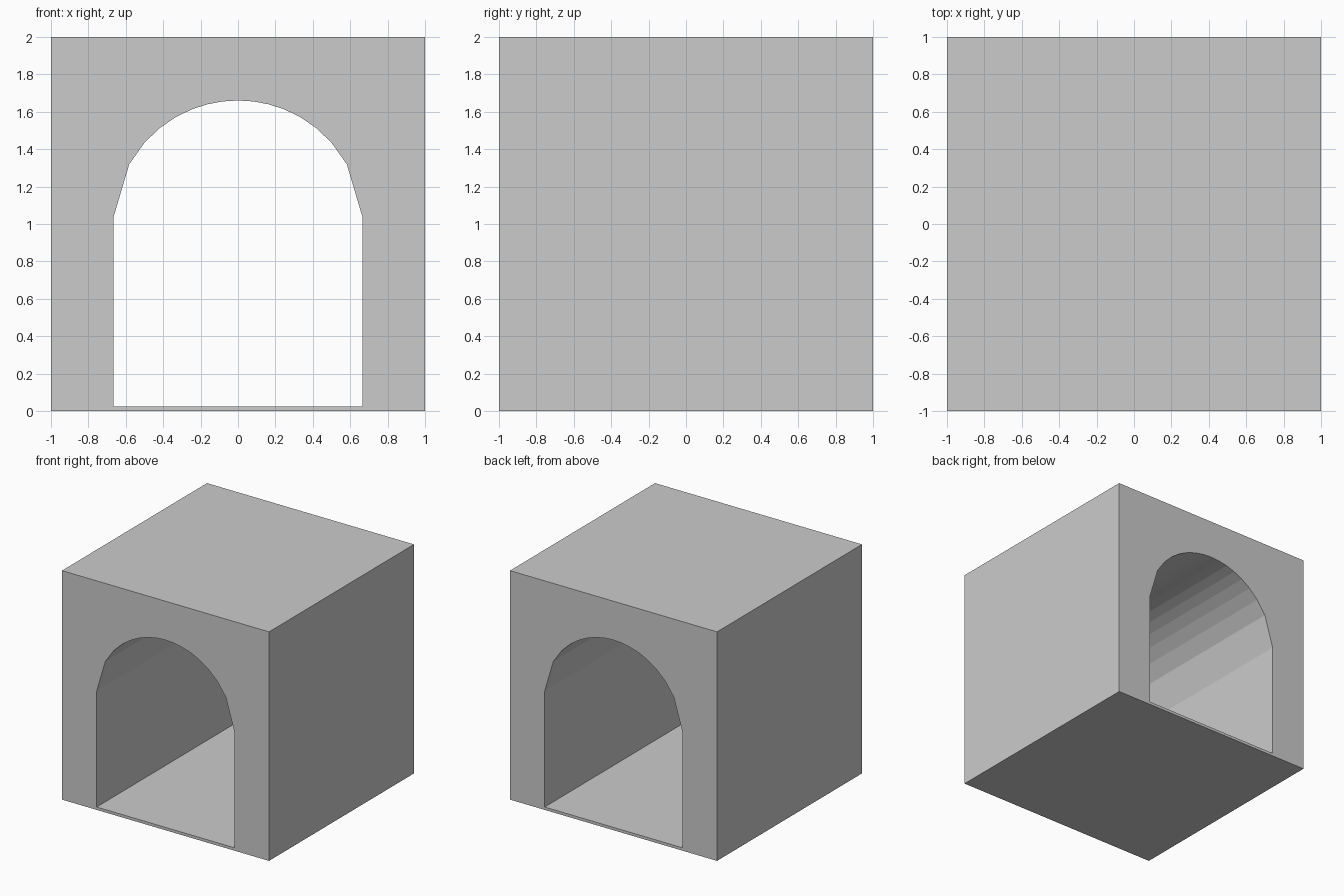
import bpy, bmesh, math

if "Cube" in bpy.data.objects:
    bpy.data.objects.remove(bpy.data.objects["Cube"])

HALF_W, FLOOR, SPRING_C, R = 0.665, 0.025, 0.994, 0.6665
STEPS = 16


def arch_profile():
    # floor corners, then arch points evenly spaced across the opening
    pts = [(-HALF_W, FLOOR), (HALF_W, FLOOR)]
    for i in range(STEPS + 1):
        x = HALF_W * (1 - 2 * i / STEPS)
        pts.append((x, SPRING_C + math.sqrt(R * R - x * x)))
    return pts


def extrude_y(name, pts, y0, y1):
    bm = bmesh.new()
    face = bm.faces.new([bm.verts.new((x, y0, z)) for x, z in pts])
    ext = bmesh.ops.extrude_face_region(bm, geom=[face])
    verts = [g for g in ext["geom"] if isinstance(g, bmesh.types.BMVert)]
    bmesh.ops.translate(bm, verts=verts, vec=(0, y1 - y0, 0))
    bmesh.ops.recalc_face_normals(bm, faces=bm.faces)
    mesh = bpy.data.meshes.new(name)
    bm.to_mesh(mesh)
    bm.free()
    obj = bpy.data.objects.new(name, mesh)
    bpy.context.collection.objects.link(obj)
    return obj


# solid block
block = extrude_y("tunnel_block", [(-1, 0), (1, 0), (1, 2), (-1, 2)], -1, 1)

# arched passage cut right through from front to back
cutter = extrude_y("arch_cutter", arch_profile(), -1.2, 1.2)
cutter.hide_render = True
cut = block.modifiers.new("arch_cut", "BOOLEAN")
cut.operation = "DIFFERENCE"
cut.solver = "EXACT"
cut.object = cutter
bpy.context.view_layer.objects.active = block
block.select_set(True)
bpy.ops.object.modifier_apply(modifier=cut.name)
bpy.data.objects.remove(cutter, do_unlink=True)
